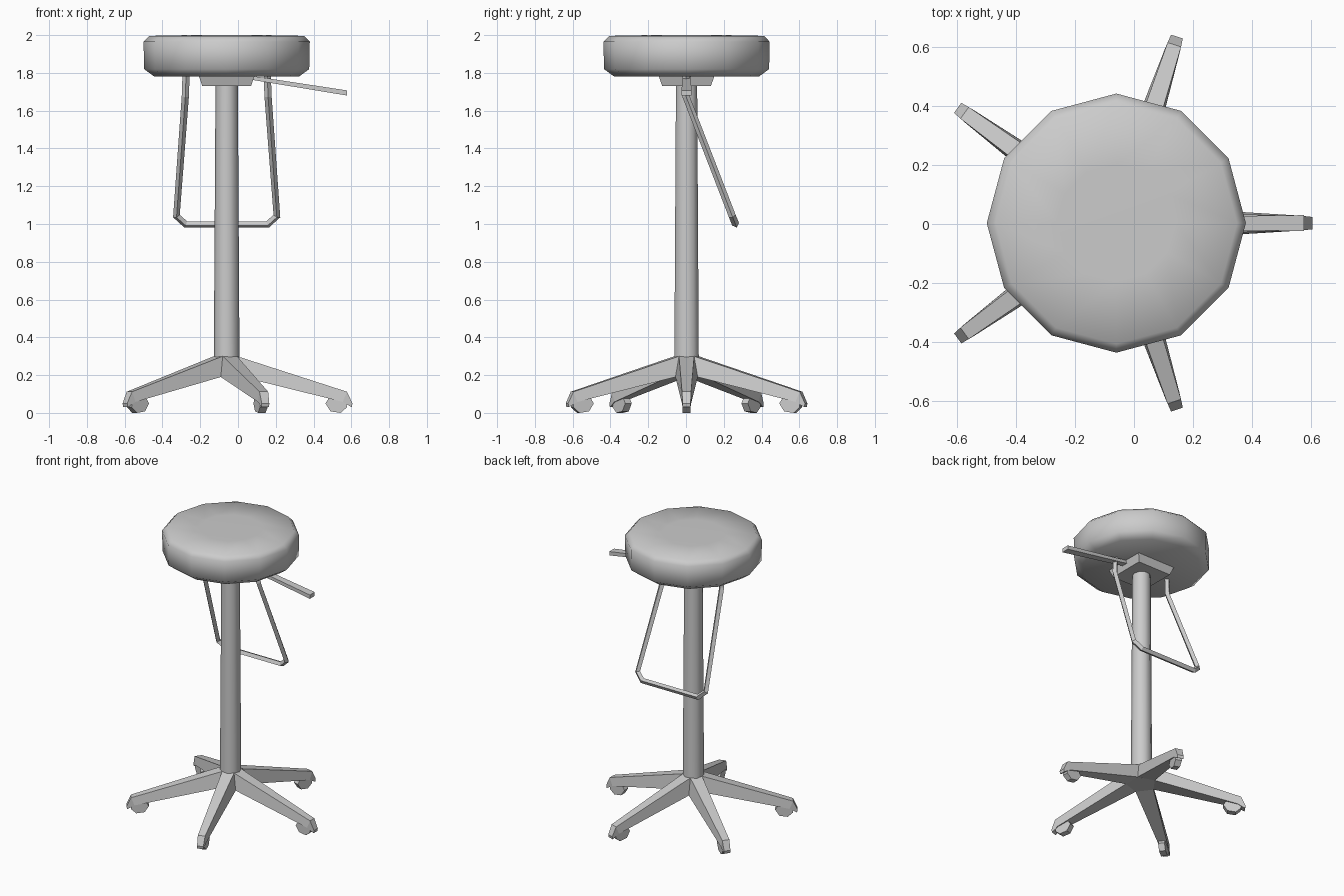
import bpy, bmesh, math
from mathutils import Matrix, Vector

if "Cube" in bpy.data.objects:
    bpy.data.objects.remove(bpy.data.objects["Cube"])

CX, CY = -0.06, 0.003  # axis of the stool


def add_mesh(name, verts, faces, smooth=None):
    me = bpy.data.meshes.new(name)
    bm = bmesh.new()
    vs = [bm.verts.new(v) for v in verts]
    for f in faces:
        bm.faces.new([vs[i] for i in f])
    bmesh.ops.recalc_face_normals(bm, faces=bm.faces)
    bm.to_mesh(me)
    bm.free()
    ob = bpy.data.objects.new(name, me)
    bpy.context.collection.objects.link(ob)
    ob.location = (CX, CY, 0)
    if smooth:
        bpy.ops.object.select_all(action='DESELECT')
        ob.select_set(True)
        bpy.context.view_layer.objects.active = ob
        bpy.ops.object.shade_smooth_by_angle(angle=math.radians(smooth))
    return ob


def loft(name, rings, smooth=None):
    """Join equal-sized rings of points and cap both ends."""
    n = len(rings[0])
    verts = [p for r in rings for p in r]
    faces = [(k * n + i, k * n + (i + 1) % n, (k + 1) * n + (i + 1) % n, (k + 1) * n + i)
             for k in range(len(rings) - 1) for i in range(n)]
    faces += [tuple(range(n)), tuple(range(len(verts) - n, len(verts)))]
    return add_mesh(name, verts, faces, smooth)


def ring(n, r, z, phase=0.0):
    return [(r * math.cos(phase + math.tau * i / n), r * math.sin(phase + math.tau * i / n), z)
            for i in range(n)]


# Seat: twelve-sided padded disc
loft("seat", [ring(12, r, z) for r, z in
              [(0.385, 1.782), (0.437, 1.82), (0.44, 1.965), (0.41, 1.996), (0.2, 2.0)]], 80)

# Square mounting plate under the seat
q = math.pi / 4
loft("seat_plate", [ring(4, 0.182, 1.73, q), ring(4, 0.212, 1.79, q)])

# Central column, slightly tapered
loft("column", [ring(10, 0.068, 0.28), ring(10, 0.059, 1.74)], 50)

# Height lever
loft("height_lever", [[(x, y, z) for y, z in
                       ((-w, b), (w, b), (w, t), (-w, t))]
                      for x, w, b, t in ((0.08, 0.02, 1.772, 1.792), (0.638, 0.027, 1.68, 1.707))])

# Footrest loop
half = [(0.215, 0, 1.79), (0.219, 0, 1.675), (0.266, 0.245, 1.042), (0.217, 0.263, 0.998)]
path = half + [(-x, y, z) for x, y, z in reversed(half)]
cu = bpy.data.curves.new("footrest", 'CURVE')
cu.dimensions = '3D'
cu.bevel_depth = 0.019
cu.bevel_resolution = 0
cu.use_fill_caps = True
sp = cu.splines.new('POLY')
sp.points.add(len(path) - 1)
for p, co in zip(sp.points, path):
    p.co = (*co, 1)
sp.use_smooth = False
foot = bpy.data.objects.new("footrest", cu)
foot.location = (CX, 0, 0)
bpy.context.collection.objects.link(foot)

# Hub joining the legs
p36 = math.pi / 5
loft("base_hub", [ring(5, 0.1, 0.19, p36), ring(5, 0.068, 0.3, p36)])

# Five legs with casters; sections: top (r, half width, z), bottom (r, half width, z)
sections = [((0.055, 0.04, 0.3), (0.081, 0.059, 0.19)),
            ((0.637, 0.024, 0.112), (0.615, 0.026, 0.058)),
            ((0.666, 0.021, 0.05), (0.662, 0.021, 0.03))]
wheel = [(0.523, 0.05), (0.545, 0.085), (0.63, 0.085), (0.637, 0.03), (0.603, 0.0), (0.55, 0.008)]
for k in range(5):
    rot = Matrix.Rotation(math.tau * k / 5, 4, 'Z')
    loft(f"leg_{k + 1}", [[rot @ Vector(v) for v in
                           ((t[0], -t[1], t[2]), (t[0], t[1], t[2]),
                            (b[0], b[1], b[2]), (b[0], -b[1], b[2]))] for t, b in sections])
    loft(f"caster_{k + 1}", [[rot @ Vector((x, y, z)) for x, z in wheel] for y in (-0.021, 0.021)])
